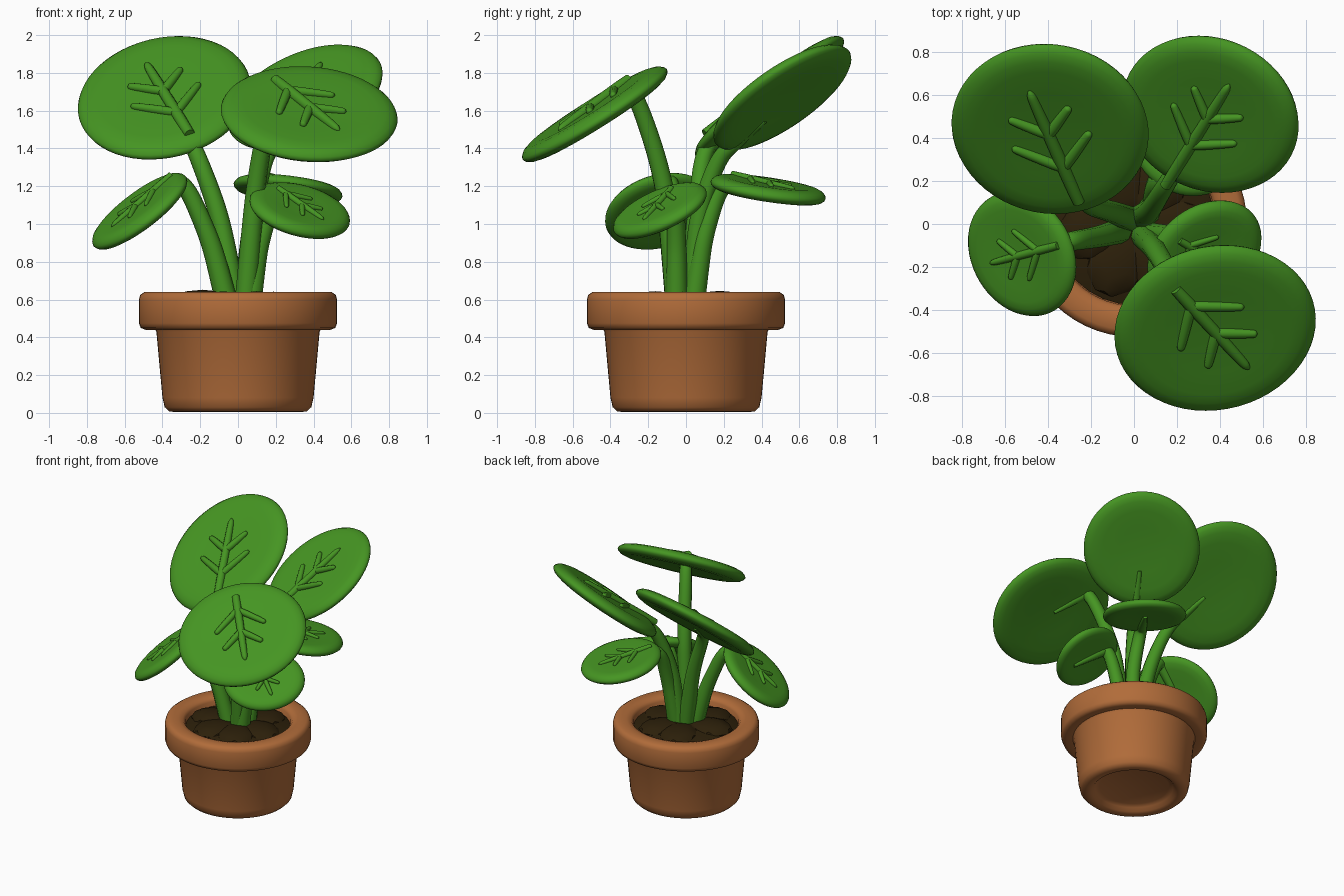
import bpy, bmesh, math, random
from mathutils import Vector, Matrix

if "Cube" in bpy.data.objects:
    bpy.data.objects.remove(bpy.data.objects["Cube"], do_unlink=True)
random.seed(4)


def material(name, rgb):
    m = bpy.data.materials.new(name)
    m.use_nodes = True
    m.diffuse_color = (*rgb, 1)
    m.node_tree.nodes["Principled BSDF"].inputs["Base Color"].default_value = (*rgb, 1)
    return m


GREEN = material("leaf green", (0.06, 0.30, 0.016))
CLAY = material("terracotta", (0.44, 0.15, 0.042))
SOIL = material("dark soil", (0.025, 0.014, 0.003))


def add_mesh(name, mesh, mat, angle=60):
    mesh.materials.clear()
    mesh.materials.append(mat)
    ob = bpy.data.objects.new(name, mesh)
    bpy.context.collection.objects.link(ob)
    bpy.ops.object.select_all(action="DESELECT")
    ob.select_set(True)
    bpy.context.view_layer.objects.active = ob
    bpy.ops.object.shade_smooth_by_angle(angle=math.radians(angle))
    return ob


def finish(name, bm, mat, angle=60):
    bmesh.ops.recalc_face_normals(bm, faces=bm.faces)
    mesh = bpy.data.meshes.new(name)
    bm.to_mesh(mesh)
    bm.free()
    return add_mesh(name, mesh, mat, angle)


def lathe(profile, steps=56):
    """Revolve an (r, z) profile around z."""
    bm = bmesh.new()
    vs = [bm.verts.new((r, 0, z)) for r, z in profile]
    es = [bm.edges.new(p) for p in zip(vs, vs[1:])]
    bmesh.ops.spin(bm, geom=vs + es, axis=(0, 0, 1), cent=(0, 0, 0),
                   angle=math.tau, steps=steps)
    bmesh.ops.remove_doubles(bm, verts=bm.verts, dist=1e-4)
    return bm


def tubes(name, paths, depth):
    """Round tubes along smooth paths; each path is a list of (point, radius)."""
    cu = bpy.data.curves.new(name, "CURVE")
    cu.dimensions = "3D"
    cu.bevel_depth, cu.bevel_resolution, cu.use_fill_caps = depth, 3, True
    for path in paths:
        sp = cu.splines.new("NURBS")
        sp.points.add(len(path) - 1)
        for p, (co, rad) in zip(sp.points, path):
            p.co, p.radius = (*co, 1), rad
        sp.use_endpoint_u, sp.order_u, sp.resolution_u = True, 3, 8
    tmp = bpy.data.objects.new(name + "_path", cu)
    bpy.context.collection.objects.link(tmp)
    mesh = bpy.data.meshes.new_from_object(
        tmp.evaluated_get(bpy.context.evaluated_depsgraph_get()))
    bpy.data.objects.remove(tmp, do_unlink=True)
    return add_mesh(name, mesh, GREEN)


# Pot: recessed foot, tapered body, overhanging rounded rim, hollow inside
pot = [(0, 0.05), (0.25, 0.05), (0.28, 0.035), (0.3, 0.012), (0.33, 0.004), (0.365, 0.008),
       (0.388, 0.03), (0.4, 0.08), (0.432, 0.43), (0.44, 0.445), (0.49, 0.44),
       (0.515, 0.45), (0.525, 0.475), (0.525, 0.6), (0.517, 0.625), (0.495, 0.64),
       (0.43, 0.64), (0.395, 0.63), (0.38, 0.61), (0.375, 0.5), (0, 0.5)]
finish("pot", lathe(pot), CLAY)

# Soil: gentle mound with a few broad lumps
finish("soil", lathe([(0, 0.54), (0.376, 0.54), (0.376, 0.575), (0.3, 0.6), (0.15, 0.625), (0, 0.63)], 32),
       SOIL)
bm = bmesh.new()
for i in range(6):
    a = i * math.tau / 6 + random.uniform(-0.2, 0.2)
    m = (Matrix.Translation((0.19 * math.cos(a), 0.19 * math.sin(a), 0.595))
         @ Matrix.Rotation(a, 4, "Z")
         @ Matrix.Diagonal((0.17, 0.14, random.uniform(0.045, 0.06), 1)))
    bmesh.ops.create_icosphere(bm, subdivisions=2, radius=1, matrix=m)
finish("soil_lumps", bm, SOIL, 25)


def leaf(name, centre, normal, footprint, attach, base, bend, thick=0.05, wrap=0.06):
    """Round leaf with raised veins on its upper face, carried by a curved stem.

    footprint: half x size, half y size and x shift of the far edge, seen from above.
    """
    c, n = Vector(centre), Vector(normal).normalized()
    half_x, half_y, lean = footprint

    def in_plane(x, y):
        return Vector((x, y, -(n.x * x + n.y * y) / n.z))

    d = in_plane(c.x - attach[0], c.y - attach[1])
    joint = c - d                               # stem meets the leaf here
    reach = d.length
    d.normalize()

    def frame(u, v, w):
        m = Matrix((u, v, w)).transposed().to_4x4()
        m.translation = c
        return m

    # Blade: thick disc with a round edge and a slightly dished top
    prof = [(0, 0.75), (0.5, 0.85), (0.75, 0.95), (0.86, 0.88), (0.94, 0.65), (0.985, 0.3), (1, 0),
            (0.985, -0.3), (0.94, -0.6), (0.86, -0.8), (0.7, -0.85), (0.4, -0.7), (0, -0.65)]
    bm = lathe(prof)
    across = in_plane(math.sqrt(half_x ** 2 - lean ** 2), 0)
    bmesh.ops.transform(bm, verts=bm.verts,
                        matrix=frame(across, in_plane(lean, half_y), n * thick))
    finish(name + "_blade", bm, GREEN)

    # Veins: midrib with two pairs of side veins
    s = math.sqrt(half_x * half_y / n.z)
    top = thick * 0.9
    local = frame(d.cross(n), d, n)

    def vein(x0, y0, x1, y1, r0):
        a, b = Vector((x0, y0, top)), Vector((x1, y1, top))
        return [(local @ a.lerp(b, t), r0 * r)
                for t, r in ((0, 0.9), (0.15, 1), (0.5, 0.95), (0.9, 0.8), (0.98, 0.6), (1, 0.1))]
    ribs = [vein(0, -reach, 0, s * 0.56, 1.2)]
    for y, length in ((-0.42, 0.54), (0.0, 0.42)):
        for side in (-1, 1):
            ribs.append(vein(0, s * y, side * s * length * 0.75, s * (y + length * 0.66), 1))
    tubes(name + "_veins", ribs, 0.052 * s + 0.001)

    # Stem: rises to the blade edge and fades into a ridge on the underside
    b = Vector((*base, 0.56))
    mid = Vector((*bend, b.z + (joint.z - b.z) * 0.6))
    tubes(name + "_stem", [[(b, 1.2), (b.lerp(mid, 0.5) + Vector((0, 0, 0.03)), 1.1),
                            (mid, 1.0), (joint - d * wrap - n * 0.01, 0.9),
                            (joint + d * 0.08 - n * 0.01, 0.8),
                            (joint + d * 0.3 - n * 0.03, 0.3)]], 0.05)


# Three tall leaves
leaf("tall_right_leaf", (-0.39, 0.442, 1.668), (-0.13, -0.62, 0.77), (0.458, 0.392, -0.03),
     (-0.25, 0.13), (-0.01, 0.02), (-0.11, 0.06))
leaf("tall_back_leaf", (0.355, 0.51, 1.67), (-0.32, -0.52, 0.79), (0.41, 0.363, -0.06),
     (0.16, 0.2), (0.03, 0.03), (0.08, 0.07))
leaf("tall_front_leaf", (0.377, -0.483, 1.58), (0.09, -0.53, 0.84), (0.468, 0.383, 0.045),
     (0.19, -0.28), (0.04, -0.05), (0.1, -0.12), wrap=0.0)

# Three low leaves
leaf("low_right_leaf", (-0.52, -0.14, 1.067), (-0.59, -0.25, 0.76), (0.248, 0.288, -0.055),
     (-0.33, -0.09), (-0.055, -0.03), (-0.165, -0.06), 0.042, 0.04)
leaf("low_front_leaf", (0.327, -0.138, 1.07), (0.31, -0.44, 0.84), (0.265, 0.246, 0.08),
     (0.2, -0.06), (0.065, -0.05), (0.12, -0.05), 0.042, 0.0)
leaf("low_back_leaf", (0.265, 0.435, 1.18), (0.12, 0.15, 0.98), (0.288, 0.305, -0.01),
     (0.13, 0.24), (0.055, 0.04), (0.09, 0.1), 0.042)
